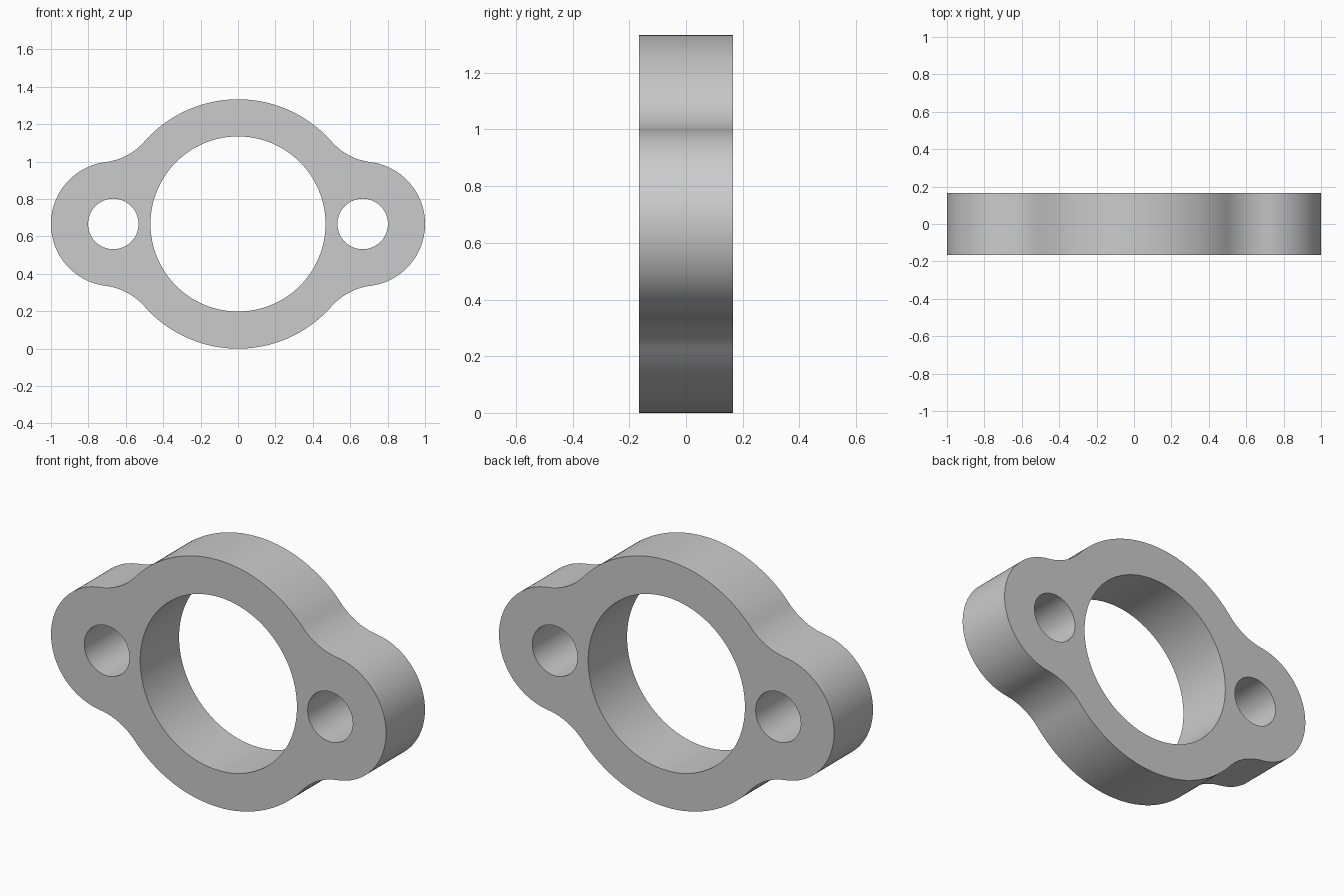
import bpy
import bmesh
from math import atan2, cos, sin, sqrt, pi

cube = bpy.data.objects.get("Cube")
if cube:
    bpy.data.objects.remove(cube, do_unlink=True)

# Main dimensions
UNIT = 1 / 3
BODY_R, LUG_R, FILLET_R = 2 * UNIT, UNIT, UNIT
LUG_X = 2 * UNIT
BORE_R, BOLT_R = 0.468, 0.135
HALF_DEPTH = 0.166


def arc(cx, cy, r, start, end, steps):
    return [(cx + r * cos(start + (end - start) * i / steps),
             cy + r * sin(start + (end - start) * i / steps))
            for i in range(steps + 1)]


def circle(cx, r, steps):
    return arc(cx, 0, r, 0, 2 * pi, steps)[:-1]


def flange_outline():
    # Fillet centre, tangent to both the body and the lug circles
    a, b = BODY_R + FILLET_R, LUG_R + FILLET_R
    fx = (LUG_X ** 2 + a ** 2 - b ** 2) / (2 * LUG_X)
    fy = sqrt(a ** 2 - fx ** 2)
    lug_angle = atan2(fy, fx - LUG_X)
    body_angle = atan2(fy, fx)
    quarter = arc(LUG_X, 0, LUG_R, 0, lug_angle, 32)
    quarter += arc(fx, fy, FILLET_R, pi + lug_angle, pi + body_angle, 16)[1:]
    quarter += arc(0, 0, BODY_R, body_angle, pi / 2, 24)[1:]
    # Mirror the quarter to the left, then the upper half downwards
    upper = quarter + [(-x, y) for x, y in reversed(quarter[:-1])]
    return upper + [(x, -y) for x, y in reversed(upper[1:-1])]


# Flat profile with the bore and two bolt holes, extruded to thickness
profile = bpy.data.curves.new("flange_profile", 'CURVE')
profile.dimensions = '2D'
profile.fill_mode = 'BOTH'
profile.extrude = HALF_DEPTH
for loop in (flange_outline(), circle(0, BORE_R, 128),
             circle(LUG_X, BOLT_R, 64), circle(-LUG_X, BOLT_R, 64)):
    spline = profile.splines.new('POLY')
    spline.points.add(len(loop) - 1)
    for point, (x, y) in zip(spline.points, loop):
        point.co = (x, y, 0, 1)
    spline.use_cyclic_u = True

flange = bpy.data.objects.new("flange", profile)
bpy.context.collection.objects.link(flange)
flange.rotation_euler.x = pi / 2
flange.location.z = BODY_R

# Turn into a clean mesh
bpy.ops.object.select_all(action='DESELECT')
flange.select_set(True)
bpy.context.view_layer.objects.active = flange
bpy.ops.object.convert(target='MESH')
flange = bpy.context.view_layer.objects.active
bm = bmesh.new()
bm.from_mesh(flange.data)
bmesh.ops.remove_doubles(bm, verts=bm.verts, dist=0.0001)
bmesh.ops.recalc_face_normals(bm, faces=bm.faces)
bm.to_mesh(flange.data)
bm.free()
bpy.ops.object.transform_apply(location=True, rotation=True, scale=True)
bpy.ops.object.shade_smooth_by_angle()

# Single grey material
grey = bpy.data.materials.new("light_grey")
grey.use_nodes = True
colour = (0.6, 0.6, 0.6, 1)
grey.diffuse_color = colour
grey.node_tree.nodes["Principled BSDF"].inputs["Base Color"].default_value = colour
flange.data.materials.clear()
flange.data.materials.append(grey)
